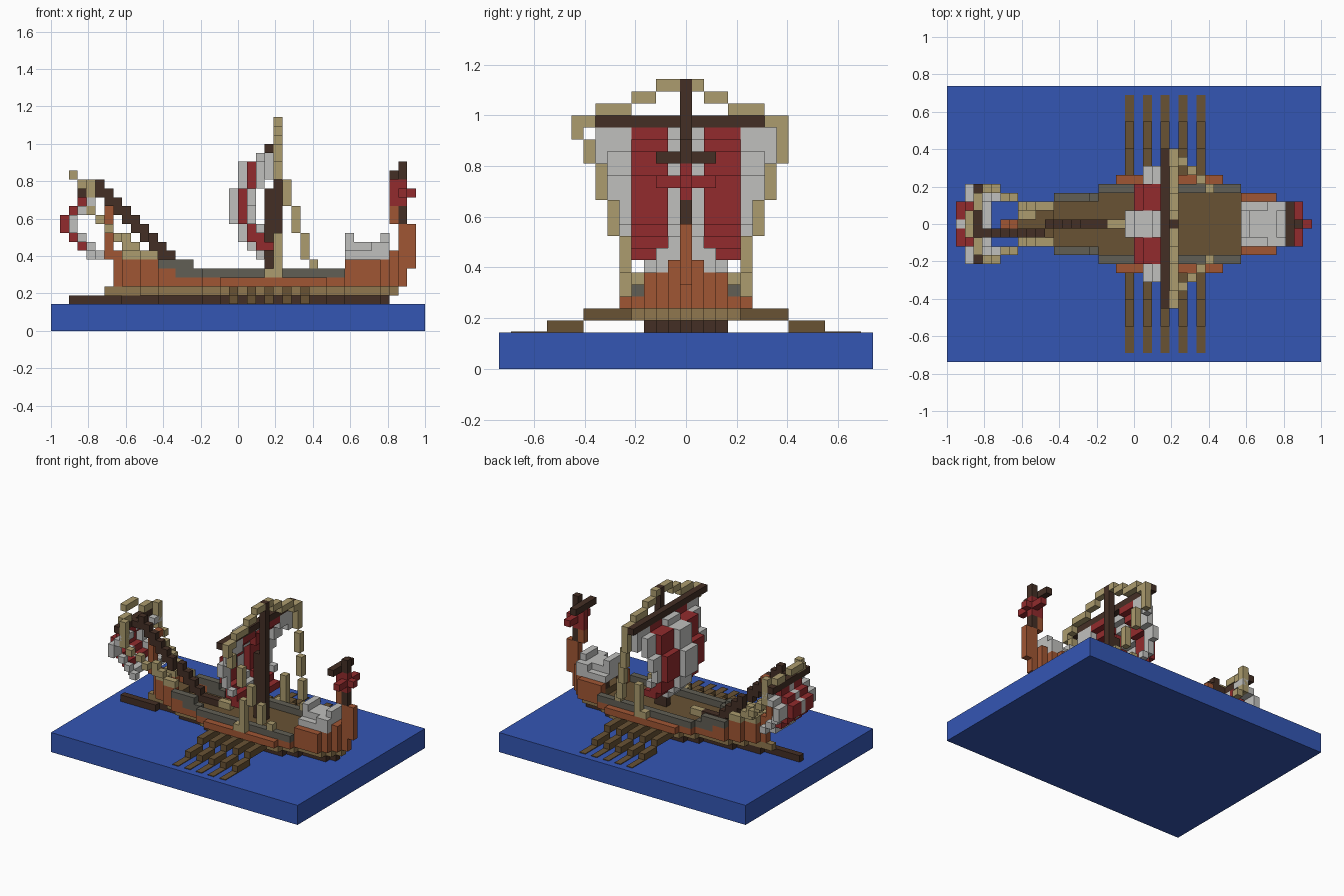
import bpy
import bmesh

cube = bpy.data.objects.get("Cube")
if cube:
    bpy.data.objects.remove(cube, do_unlink=True)

V = 2 / 42      # edge of one building block
MID = 15        # block row on the centre line


def material(name, rgb):
    lin = [((c / 255 + 0.055) / 1.055) ** 2.4 for c in rgb]
    m = bpy.data.materials.new(name)
    m.use_nodes = True
    m.diffuse_color = (*lin, 1)
    m.node_tree.nodes["Principled BSDF"].inputs["Base Color"].default_value = (*lin, 1)
    return m


blue = material("water blue", (52, 86, 180))
orange = material("hull orange", (160, 86, 52))
red = material("sail red", (146, 43, 45))
white = material("sail pale grey", (192, 192, 190))
rope = material("rope tan", (172, 156, 110))
dark = material("dark wood", (68, 47, 37))
brown = material("deck brown", (104, 82, 52))
grey = material("rail grey", (97, 95, 85))
olive = material("strake olive", (144, 119, 78))


def part(name, mat, boxes, mirror=False):
    """Boxes are inclusive block ranges, each axis a number or a pair."""
    bm = bmesh.new()
    for box in boxes:
        spans = [s if isinstance(s, tuple) else (s, s) for s in box]
        sets = [spans]
        if mirror:
            sets.append([spans[0], (30 - spans[1][1], 30 - spans[1][0]), spans[2]])
        for x, y, z in sets:
            verts = bmesh.ops.create_cube(bm, size=1)["verts"]
            for v in verts:
                for axis, (lo, hi), base in ((0, x, -21), (1, y, -15.5), (2, z, 0)):
                    v.co[axis] = ((lo + hi + 1) / 2 + base + v.co[axis] * (hi - lo + 1)) * V
    mesh = bpy.data.meshes.new(name)
    bm.to_mesh(mesh)
    bm.free()
    mesh.materials.append(mat)
    ob = bpy.data.objects.new(name, mesh)
    bpy.context.collection.objects.link(ob)
    return ob


def across(h):
    return (MID - h, MID + h)


# Sea slab
part("water", blue, [((0, 41), (0, 30), (0, 2))])

# Hull outline: runs of (first block, last block, half width)
runs = [(8, 9, 1), (10, 11, 2), (12, 16, 3), (17, 18, 4), (19, 30, 5),
        (31, 32, 4), (33, 36, 3), (37, 37, 2), (38, 38, 1)]
part("keel", dark, [((a, b), across(max(h - 2, 0)), 3) for a, b, h in runs if a < 38])
part("ram", dark, [((2, 7), 14, 3)])
part("lower_strake", olive, [((a, b), across(max(h - 1, 0)), 4) for a, b, h in runs]
     + [((6, 7), MID, 4)])
part("deck", brown, [((a, b), across(min(h, 4) - 1), 5) for a, b, h in runs])
part("upper_strake", orange,
     [((a, b), (MID + min(h, 4), MID + h), 5) for a, b, h in runs], mirror=True)

# Raised ends, with brown decks inside orange walls
ends = [r for r in runs if r[0] < 12 or r[1] > 32]
part("end_walls", orange, [((a, b), MID + h, (6, 7)) for a, b, h in ends], mirror=True)
part("end_decks", brown, [((a, b), across(h - 1), 6) for a, b, h in ends])
part("shoulder_walls", orange, [((12, 13), 18, 6)], mirror=True)

# Grey rails
part("rail", grey, [((14, 16), 18, 6), ((17, 32), 19, 6), ((12, 15), 18, 7)], mirror=True)
part("stern_rail", rope, [((8, 9), 16, 8), ((10, 11), 17, 8)], mirror=True)

# Stern post and bow stem
part("stern_post", orange, [(7, MID, (5, 8)), (6, MID, (8, 13)), (7, MID, 14)])
part("bow_stem", orange, [(39, MID, (5, 6)), ((39, 40), MID, (7, 11)),
                          (38, across(1), 8), (38, MID, (12, 13))])

# Bow figurehead
part("figurehead_neck", dark, [(39, MID, (12, 13))])
part("figurehead_red", red, [((38, 39), MID, (14, 16)), (39, across(2), 15), (40, MID, 15)])
part("figurehead_cross", dark, [(38, across(2), 17), (39, MID, (17, 18))])

# Bow canopy
part("bow_canopy", white, [((33, 37), across(2), 8), ((33, 35), across(1), 9),
                           (33, across(1), 10), ((36, 37), across(2), 9),
                           (37, across(1), 10)])
part("canopy_supports", dark, [(33, 17, 7)], mirror=True)

# Oars stepping down into the water
oar_rows = range(20, 29, 2)
part("oars", brown, [b for i in oar_rows for b in ((i, (20, 23), 4), (i, (24, 26), 3))], mirror=True)
part("oar_tips", brown, [(i, (27, 29), (2.9, 2.1)) for i in oar_rows], mirror=True)

# Mast and main yard
part("mast", dark, [(25, MID, (6, 23)), (24, MID, (6, 15))])
part("main_yard", dark, [(24, (6, 23), 20)])

# Bellied main sail: column of each height, set back towards the edges
belly = {19: 23, 18: 21, 17: 21, 16: 21, 15: 20, 14: 20, 13: 20, 12: 20, 11: 21, 10: 21, 9: 22}
main = {red: [], white: []}
for k, front in belly.items():
    half = 7 if k > 16 else 6 if k > 13 else 5 if k > 10 else 4
    for d in range(-half, half + 1):
        back = (0, 0, 1, 1, 1, 2, 2, 3)[abs(d)]
        i = min(front + back, 24)
        i2 = min(i + (k in (18, 10, 9)), 24)
        if d == 0 and i2 == 24:
            i2 = 23
        main[red if 2 <= abs(d) <= 4 else white].append(((i, i2), MID + d, k))
part("main_sail_white", white, main[white] + [(23, across(1), 8)])
part("main_sail_red", red, main[red])

# Main rigging: arch over the yard, then stays falling to the rails
part("arch_rope", rope, [(25, (13, 14), 23), (25, 16, 23), (25, (11, 12), 22), (25, (17, 18), 22),
                         (25, (8, 10), 21), (25, (19, 21), 21), (25, (6, 7), 20), (25, (22, 23), 20)])
stays = [(25, 6, 19), (25, 7, (17, 18)), (25, 23, (17, 19))]
for n in range(1, 4):
    low = 17 - 3 * n
    stays += [(25 + n, 7 + n, (low, low + 2)), (25 + n, 23 - n, (low, low + 2))]
part("stays", rope, stays + [(29, 11, 7), (29, 19, 7)])
part("sail_sheets", rope, [(25, 10, (6, 10)), (24, 10, 6)], mirror=True)

# Slanted stern spar with its small yard
part("stern_spar", dark, [(i, 14 if i < 11 else MID, (20 - i, 21 - i)) for i in range(5, 15)]
     + [((14, 17), MID, 6)])
part("spar_foot", rope, [((18, 19), MID, 6)])
part("small_yard", dark, [(3, (11, 19), 15), (4, 14, 15)])

# Small bellied stern sail
small = {red: [], white: []}
for k, front in {14: 3, 13: 2, 12: 1, 11: 1, 10: 2, 9: 3, 8: 4}.items():
    half = 4 if k > 10 else 3
    for d in range(-half, half + 1):
        i = front + (0, 0, 0, 1, 1)[abs(d)]
        small[red if 1 <= abs(d) <= 2 and 8 < k else white].append((i, MID + d, k))
part("small_sail_white", white, small[white])
part("small_sail_red", red, small[red])

# Small rigging
part("small_arch_rope", rope, [(2, across(1), 17), (3, (17, 18), 16), (4, 19, 16)], mirror=True)
part("small_stays", rope, [(4, 19, (13, 15)), (5, 19, 12), (6, 18, 11), (7, 18, 10),
                           (8, 17, (9, 10)), (9, 17, 9)], mirror=True)
